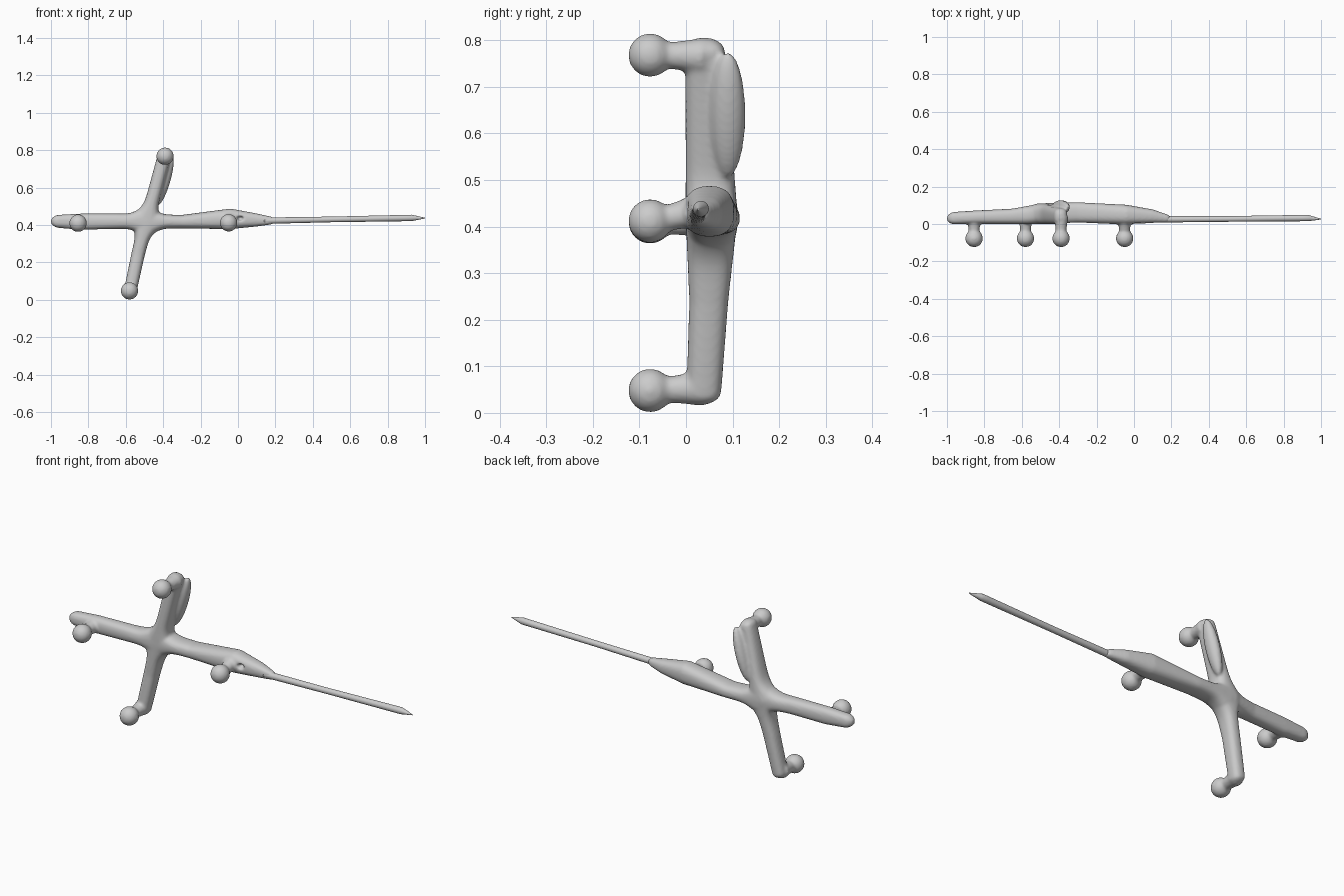
import bpy, bmesh, math
from mathutils import Vector

if "Cube" in bpy.data.objects:
    bpy.data.objects.remove(bpy.data.objects["Cube"])

HUB = (-.49, .055, .42, .038, .056)
STEPS = 14
SIDES = 28


def add_tube(name, rings):
    """Skin a list of vertex-position rings, closing both ends."""
    bm = bmesh.new()
    loops = [[bm.verts.new(p) for p in ring] for ring in rings]
    for r0, r1 in zip(loops, loops[1:]):
        for i in range(len(r0)):
            j = (i + 1) % len(r0)
            bm.faces.new((r0[i], r0[j], r1[j], r1[i]))
    bm.faces.new(loops[0])
    bm.faces.new(loops[-1])
    bmesh.ops.recalc_face_normals(bm, faces=bm.faces)
    me = bpy.data.meshes.new(name)
    bm.to_mesh(me)
    bm.free()
    for p in me.polygons:
        p.use_smooth = True
    ob = bpy.data.objects.new(name, me)
    bpy.context.collection.objects.link(ob)
    return ob


def limb(name, keys, flare=.042, cap=.025, power=2.5):
    """Tube through (x, y, z, half width, half depth), flared at its start, rounded at its end."""
    first, last = Vector(keys[0][:3]), Vector(keys[-1][:3])
    axis = last - first
    side = Vector((-axis.z, 0, axis.x)).normalized()
    depth = Vector((0, 1, 0))
    rings = []
    for k0, k1 in zip(keys, keys[1:]):
        for s in range(STEPS + 1):
            if s == 0 and rings:
                continue
            f = s / STEPS
            if k1 is keys[-1]:
                f = 1 - (1 - f) ** 2  # finer spacing at the tip
            x, y, z, a, b = (p + (q - p) * f for p, q in zip(k0, k1))
            centre = Vector((x, y, z))
            a += flare * math.exp(-((centre - first).length / .06) ** 2)
            left = (last - centre).length
            if left < cap:
                k = max(.4, math.sqrt(1 - (1 - left / cap) ** 2))
                a, b = a * k, b * k
            ring = []
            for i in range(SIDES):
                t = math.tau * i / SIDES
                c, sn = math.cos(t), math.sin(t)
                ring.append(centre
                            + side * a * math.copysign(abs(c) ** (2 / power), c)
                            + depth * b * math.copysign(abs(sn) ** (2 / power), sn))
            rings.append(ring)
    return add_tube(name, rings)


def ball(radius, location):
    bpy.ops.mesh.primitive_uv_sphere_add(segments=32, ring_count=16, radius=radius,
                                         location=location)
    return bpy.context.object


def knob(x, z, base_z):
    """Round knob on a short stem pointing forward."""
    rings = []
    for s in range(STEPS + 1):
        f = s / STEPS
        r = .028 + .012 * (1 - f) ** 2
        cz = base_z + (z - base_z) * f
        rings.append([Vector((x + r * math.cos(math.tau * i / SIDES), .035 - .1 * f,
                              cz + r * math.sin(math.tau * i / SIDES)))
                      for i in range(SIDES)])
    return [add_tube("stem", rings), ball(.047, (x, -.077, z))]


# Four limbs meeting at the hub
left = limb("left_arm", [HUB, (-.65, .041, .42, .041, .041), (-.85, .036, .418, .043, .036),
                         (-1, .03, .42, .032, .032)], cap=.04)
right = limb("right_arm", [HUB, (-.3, .062, .418, .036, .054), (-.04, .05, .433, .055, .053),
                           (.1, .042, .427, .035, .036), (.2, .027, .423, .017, .017)])
upper = limb("upper_arm", [HUB, (-.45, .05, .56, .037, .051), (-.385, .04, .803, .036, .042)])
lower = limb("lower_arm", [HUB, (-.535, .049, .24, .036, .042), (-.582, .037, .02, .034, .037)])
parts = [left, right, upper, lower]

# Swollen ridge behind the upper arm
ridge = ball(1, (-.391, .09, .64))
ridge.scale = (.03, .038, .14)
ridge.rotation_euler.y = .28
parts.append(ridge)

# Knobs
parts += knob(-.855, .41, .415)
parts += knob(-.58, .048, .054)
parts += knob(-.39, .768, .766)
parts += knob(-.05, .412, .438)

# Fuse everything into one soft body
bpy.ops.object.select_all(action='DESELECT')
for p in parts:
    p.select_set(True)
body = left
bpy.context.view_layer.objects.active = body
bpy.ops.object.join()
body.name = "cross_body"


def voxel(label):
    m = body.modifiers.new(label, 'REMESH')
    m.mode, m.voxel_size, m.use_smooth_shade = 'VOXEL', .006, True


voxel("fuse")

# Small hollow beside the right knob
cutter = ball(1, (.012, .0, .436))
cutter.name = "hollow_cutter"
cutter.scale = (.02, .03, .013)
cutter.hide_render = True
cutter.hide_set(True)
cut = body.modifiers.new("hollow", 'BOOLEAN')
cut.operation, cut.object, cut.solver = 'DIFFERENCE', cutter, 'EXACT'
voxel("refine")
soft = body.modifiers.new("soften", 'SMOOTH')
soft.factor, soft.iterations = .5, 6

# Long thin needle with a pointed tip
limb("needle", [(.14, .025, .423, .017, .017), (.5, .027, .43, .015, .015),
                (.93, .032, .438, .017, .017), (1, .026, .437, .002, .002)],
     flare=0, cap=.001, power=2)
